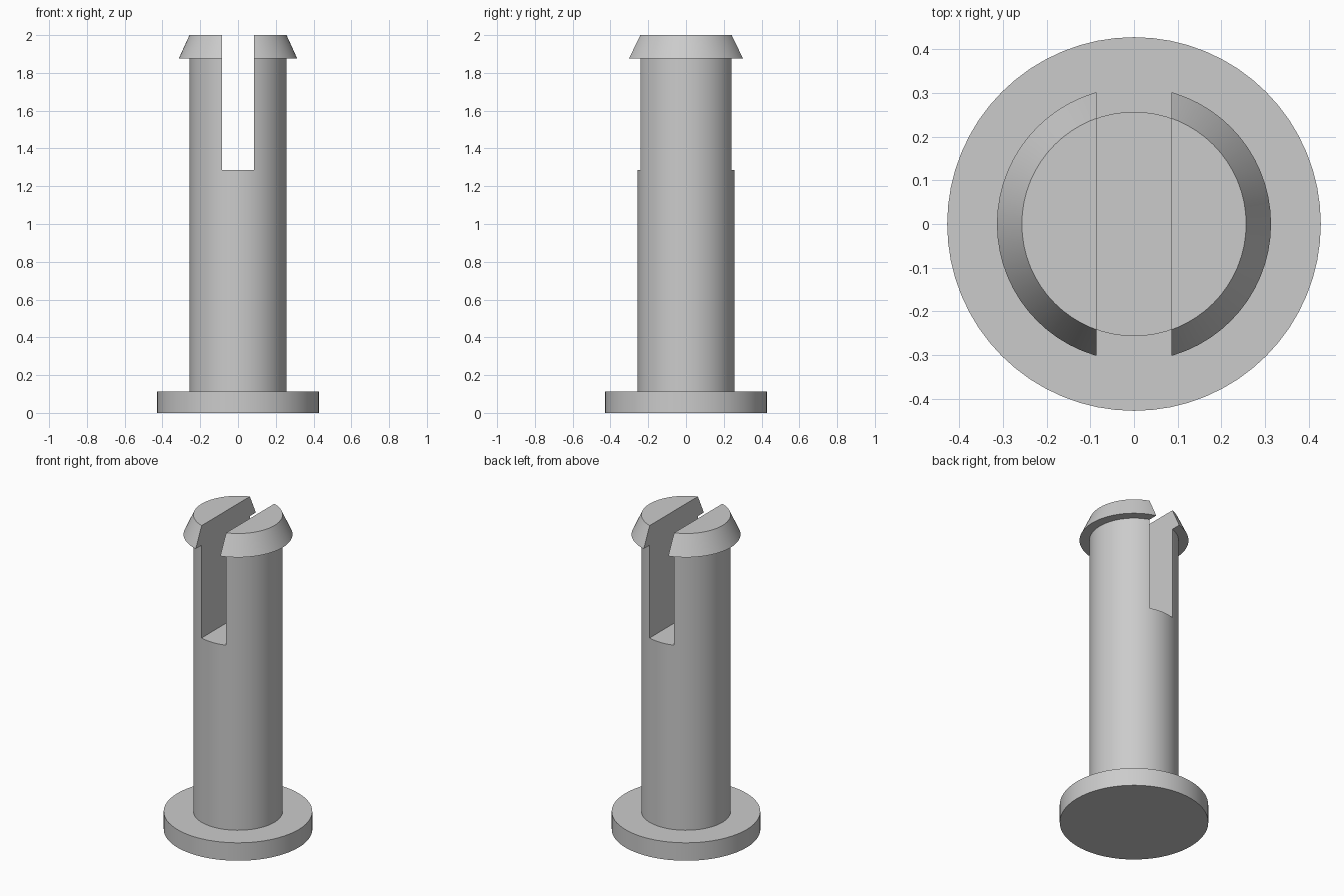
import bpy, bmesh, math

cube = bpy.data.objects.get("Cube")
if cube:
    bpy.data.objects.remove(cube, do_unlink=True)

SIDES = 64
SLOT_HALF_WIDTH = 0.086
SLOT_FLOOR = 1.286

grey = bpy.data.materials.new("light grey")
grey.use_nodes = True
colour = (0.6, 0.6, 0.6, 1)
grey.diffuse_color = colour
grey.node_tree.nodes["Principled BSDF"].inputs["Base Color"].default_value = colour


def lathe(name, profile):
    """Closed solid of revolution from (radius, height) points, bottom to top."""
    bm = bmesh.new()
    rings = []
    for r, z in profile:
        angles = [2 * math.pi * i / SIDES for i in range(SIDES)]
        rings.append([bm.verts.new((r * math.cos(a), r * math.sin(a), z)) for a in angles])
    for low, high in zip(rings, rings[1:]):
        for i in range(SIDES):
            j = (i + 1) % SIDES
            bm.faces.new((low[i], low[j], high[j], high[i]))
    bm.faces.new(rings[0][::-1])
    bm.faces.new(rings[-1])
    mesh = bpy.data.meshes.new(name)
    bm.to_mesh(mesh)
    bm.free()
    mesh.materials.append(grey)
    obj = bpy.data.objects.new(name, mesh)
    bpy.context.collection.objects.link(obj)
    return obj


# Pin: foot flange, round shaft and tapered snap head
pin = lathe("slotted_pin", [
    (0.428, 0), (0.428, 0.114),
    (0.257, 0.114), (0.257, 1.875),
    (0.314, 1.875), (0.257, 2.0),
])

# Slot running front to back through the head and upper shaft
bpy.ops.mesh.primitive_cube_add(size=1, location=(0, 0, SLOT_FLOOR + 0.5))
cutter = bpy.context.object
cutter.name = "slot_cutter"
cutter.scale = (2 * SLOT_HALF_WIDTH, 1, 1)
cutter.hide_render = True

slot = pin.modifiers.new("slot", 'BOOLEAN')
slot.operation = 'DIFFERENCE'
slot.solver = 'EXACT'
slot.object = cutter

bpy.ops.object.select_all(action='DESELECT')
pin.select_set(True)
bpy.context.view_layer.objects.active = pin
bpy.ops.object.modifier_apply(modifier=slot.name)
bpy.data.objects.remove(cutter, do_unlink=True)

# Smooth round walls, crisp edges
bpy.ops.object.shade_smooth_by_angle(angle=math.radians(25))
